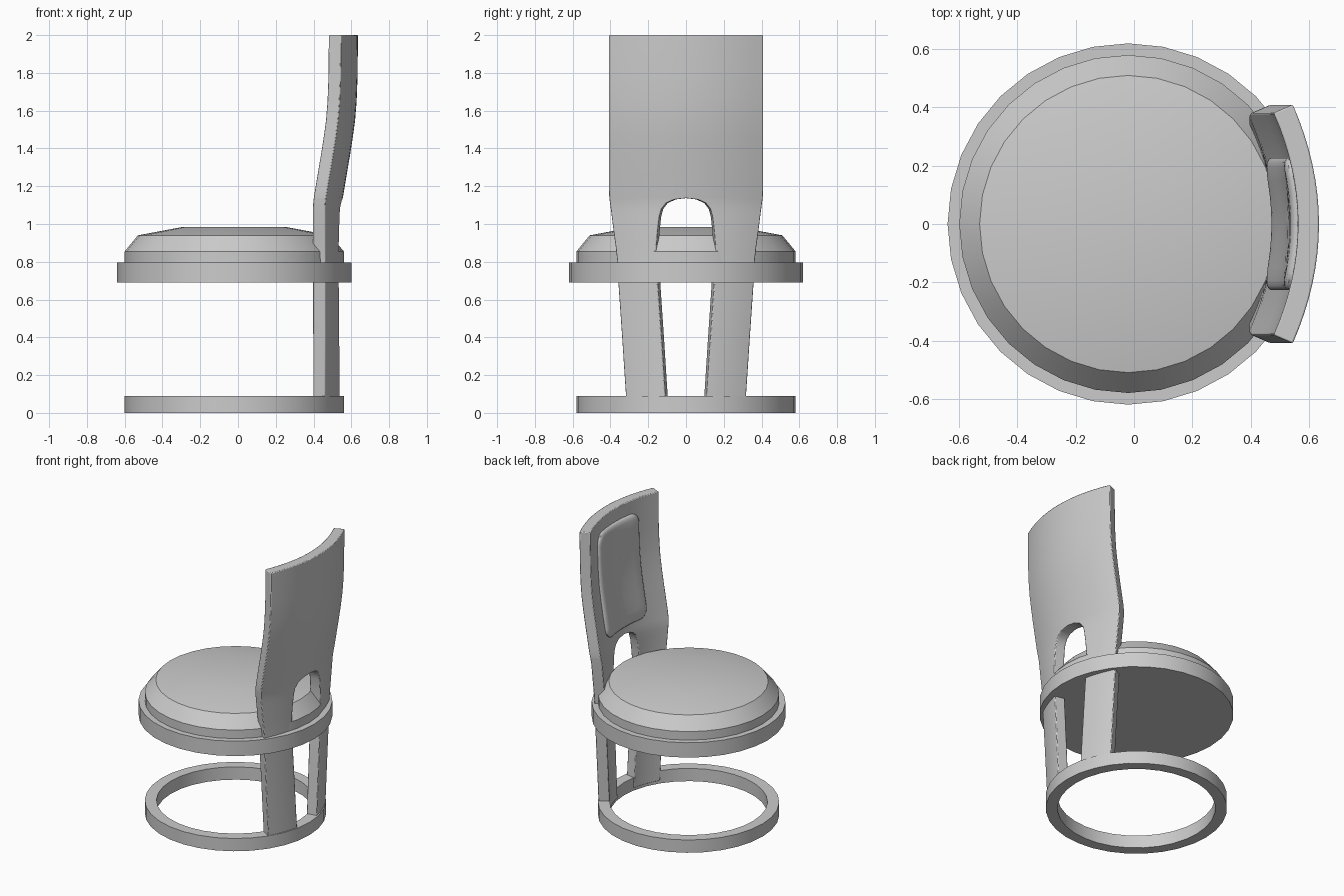
import bpy, bmesh, math

if "Cube" in bpy.data.objects:
    bpy.data.objects.remove(bpy.data.objects["Cube"])

SEG = 32
CX = -0.02      # axis of the round parts
SAG = 0.09      # how far the back curves forward at its edges
THICK = 0.072

# back rows: z, half width, half opening, x of outer centre line
ROWS = [(0.02, .315, .105, .55), (0.4, .34, .13, .55), (0.69, .36, .15, .55),
        (0.80, .365, .16, .55), (0.88, .374, .158, .55), (0.96, .385, .152, .55),
        (1.04, .395, .142, .55), (1.08, .40, .13, .55), (1.11, .404, .105, .552),
        (1.13, .407, .06, .554), (1.137, .408, 0, .555), (1.18, .41, 0, .562),
        (1.27, .41, 0, .577), (1.37, .41, 0, .594), (1.46, .41, 0, .608),
        (1.55, .41, 0, .620), (1.65, .41, 0, .628), (1.78, .41, 0, .633),
        (2.0, .41, 0, .635)]


def finish(name, bm, angle=30):
    bmesh.ops.recalc_face_normals(bm, faces=bm.faces[:])
    me = bpy.data.meshes.new(name)
    bm.to_mesh(me)
    bm.free()
    ob = bpy.data.objects.new(name, me)
    bpy.context.collection.objects.link(ob)
    bpy.ops.object.select_all(action='DESELECT')
    ob.select_set(True)
    bpy.context.view_layer.objects.active = ob
    bpy.ops.object.shade_smooth_by_angle(angle=math.radians(angle))
    return ob


def lathe(name, profile, closed=False, angle=25):
    bm = bmesh.new()
    vs = [bm.verts.new((r, 0, z)) for r, z in profile]
    pairs = list(zip(vs, vs[1:])) + ([(vs[-1], vs[0])] if closed else [])
    es = [bm.edges.new(p) for p in pairs]
    bmesh.ops.spin(bm, geom=vs + es, cent=(0, 0, 0), axis=(0, 0, 1),
                   angle=2 * math.pi, steps=SEG, use_duplicate=False)
    bmesh.ops.remove_doubles(bm, verts=bm.verts[:], dist=1e-4)
    bmesh.ops.translate(bm, verts=bm.verts[:], vec=(CX, 0, 0))
    return finish(name, bm, angle)


def row_at(z):
    for a, b in zip(ROWS, ROWS[1:]):
        if z <= b[0]:
            t = (z - a[0]) / (b[0] - a[0])
            return [p + (q - p) * t for p, q in zip(a, b)]
    return ROWS[-1]


def back_point(y, z, depth):
    """Point on the curved back, pushed inward by depth along its normal."""
    _, w, _, c = row_at(z)
    s = y / w
    slope = 2 * SAG * s / w
    n = math.hypot(1, slope)
    return (c - SAG * s * s - depth / n, y - depth * slope / n, z)


# round base, seat frame and cushion
lathe("base_ring", [(.505, 0), (.58, 0), (.58, .09), (.505, .09)], closed=True)
lathe("seat_frame", [(0, .69), (.62, .69), (.62, .795), (0, .795)])
lathe("seat_cushion", [(0, .78), (.58, .78), (.58, .855), (.51, .94), (.27, .985), (0, .985)])

# one-piece back with two legs: half built as a loft, then mirrored
bm = bmesh.new()
N = 8
loops = []
for z, w, yi, c in ROWS:
    ys = [yi + (w - yi) * i / N for i in range(N + 1)]
    loops.append([bm.verts.new(back_point(y, z, 0)) for y in ys] +
                 [bm.verts.new(back_point(y, z, THICK)) for y in reversed(ys)])
L = 2 * N + 2
for k in range(len(ROWS) - 1):
    a, b = loops[k], loops[k + 1]
    solid = ROWS[k][2] == 0 and ROWS[k + 1][2] == 0
    for i in range(L - 1 if solid else L):
        j = (i + 1) % L
        bm.faces.new((a[i], a[j], b[j], b[i]))
for lp in (loops[0], loops[-1]):
    for i in range(N):
        bm.faces.new((lp[i], lp[i + 1], lp[L - 2 - i], lp[L - 1 - i]))
back = finish("back_with_legs", bm, 40)
mir = back.modifiers.new("mirror", 'MIRROR')
mir.use_axis = (False, True, False)
mir.use_clip = True
bev = back.modifiers.new("soft_edges", 'BEVEL')
bev.width = 0.008
bev.segments = 2
bev.limit_method = 'ANGLE'
bev.angle_limit = math.radians(50)

# padded panel on the inner face of the back
bm = bmesh.new()
HW, HH, RAD, ZC = .245, .36, .07, 1.545
outline = []
for q, (sy, sz) in enumerate([(1, 1), (-1, 1), (-1, -1), (1, -1)]):
    for i in range(6):
        t = math.pi / 2 * (q + i / 5)
        outline.append((sy * (HW - RAD) + RAD * math.cos(t), sz * (HH - RAD) + RAD * math.sin(t)))
    # extra points along the straight side
    ny, nz = [(-1, 1), (-1, -1), (1, -1), (1, 1)][q]
    y0, z0 = outline[-1]
    t = math.pi / 2 * (q + 1)
    y1 = ny * (HW - RAD) + RAD * math.cos(t)
    z1 = nz * (HH - RAD) + RAD * math.sin(t)
    outline += [(y0 + (y1 - y0) * f / 6, z0 + (z1 - z0) * f / 6) for f in range(1, 6)]
rings = []
for inset, lift in [(0, -.02), (0, .008), (.01, .018), (.03, .024), (.08, .027), (.16, .028), (.235, .028)]:
    ky, kz = (HW - inset) / HW, (HH - inset) / HH
    rings.append([bm.verts.new(back_point(y * ky, ZC + z * kz, THICK + lift)) for y, z in outline])
M = len(outline)
for a, b in zip(rings, rings[1:]):
    for i in range(M):
        j = (i + 1) % M
        bm.faces.new((a[i], a[j], b[j], b[i]))
bm.faces.new(rings[0])
bmesh.ops.triangulate(bm, faces=[bm.faces.new(rings[-1])])
finish("back_pad", bm, 50)
